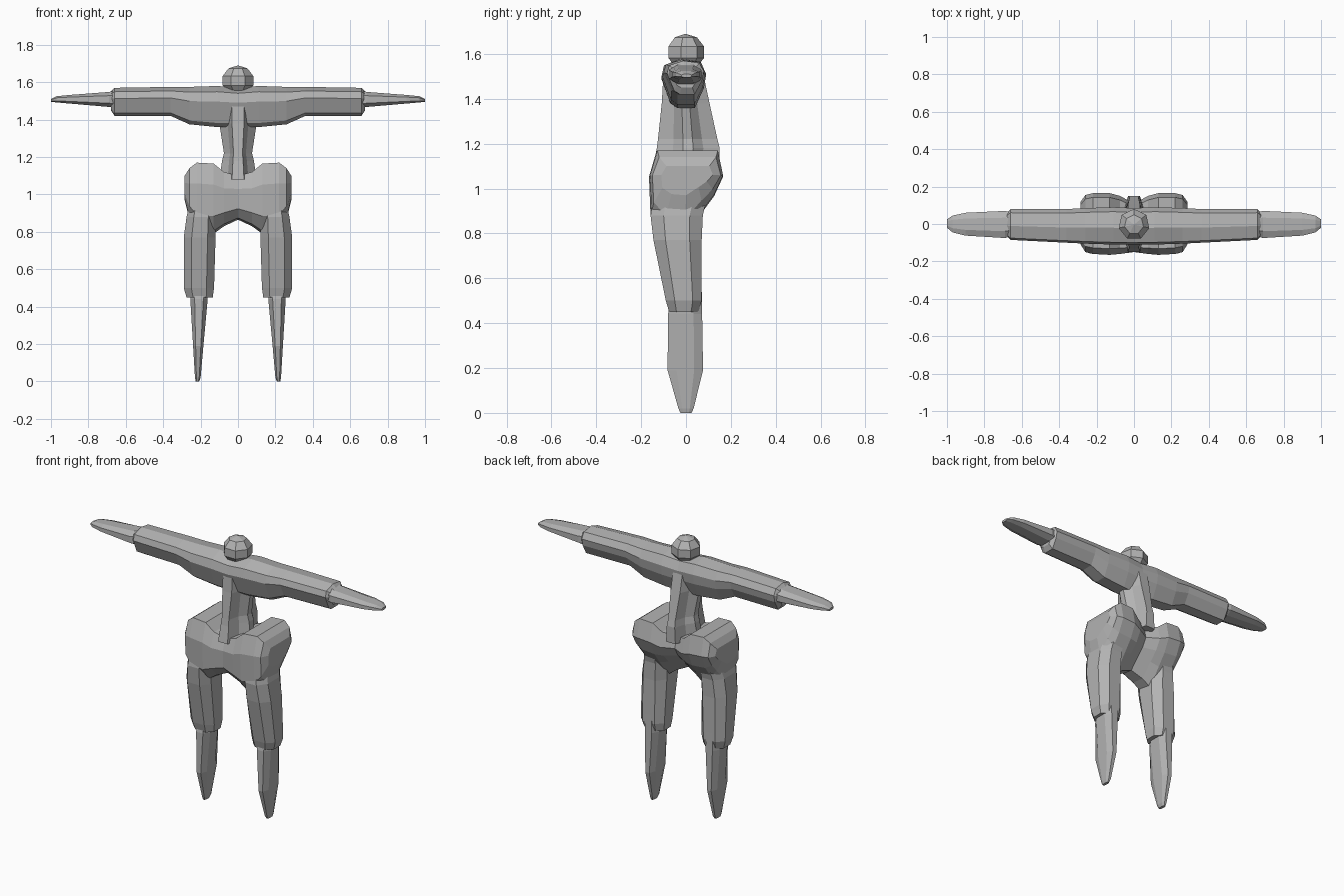
import bpy, bmesh, math
from mathutils import Vector

grey = bpy.data.materials.new("clay grey")
grey.diffuse_color = (0.45, 0.45, 0.45, 1)

# Unit cross-sections (0..1 in both directions)
OCT = [(.25, 0), (.75, 0), (1, .25), (1, .75), (.75, 1), (.25, 1), (0, .75), (0, .25)]
ARM = [(0, .62), (.2, .1), (.35, 0), (.75, 0), (.95, .4), (1, .68), (.88, .93), (.45, 1), (.06, .86)]
HIP = [(.1, 1), (0, .7), (.02, .25), (.2, .04), (.48, 0), (.72, .28), (.88, .47), (1, .7), (.93, 1)]
RIDGE = [(.34, 0), (.66, 0), (.78, .26), (1, .42), (1, .58), (.78, .74),
         (.66, 1), (.34, 1), (.22, .74), (0, .58), (0, .42), (.22, .26)]


def finish(name, bm):
    bmesh.ops.recalc_face_normals(bm, faces=bm.faces[:])
    me = bpy.data.meshes.new(name)
    bm.to_mesh(me)
    bm.free()
    me.materials.append(grey)
    ob = bpy.data.objects.new(name, me)
    bpy.context.collection.objects.link(ob)
    return ob


def loft(name, axis, profile, sections, mirror=False):
    """Each section: position on axis, then the min/max of the other two axes."""
    bm = bmesh.new()
    rings = []
    for t, a0, a1, b0, b1 in sections:
        ring = []
        for u, v in profile:
            a, b = a0 + (a1 - a0) * u, b0 + (b1 - b0) * v
            ring.append(bm.verts.new((t, a, b) if axis == 'x' else (a, b, t)))
        rings.append(ring)
    n = len(profile)
    for r, s in zip(rings, rings[1:]):
        for i in range(n):
            j = (i + 1) % n
            bm.faces.new((r[i], r[j], s[j], s[i]))
    bm.faces.new(rings[0])
    bm.faces.new(rings[-1])
    ob = finish(name, bm)
    if mirror:
        ob.modifiers.new("mirror", 'MIRROR')
    return ob


def both_sides(half):
    return [(-s[0], *s[1:]) for s in reversed(half) if s[0] > 0] + half


# Shoulders and sleeves as one beam
loft("shoulders_and_arms", 'x', ARM, both_sides([
    (0, -.11, .085, 1.36, 1.57), (.11, -.11, .09, 1.36, 1.58),
    (.26, -.105, .085, 1.375, 1.575), (.36, -.1, .08, 1.42, 1.575),
    (.66, -.085, .08, 1.42, 1.57), (.68, -.065, .06, 1.45, 1.55)]))

# Flat tapering hands
loft("hand", 'x', OCT, [
    (.64, -.06, .06, 1.46, 1.56), (.69, -.075, .07, 1.468, 1.548),
    (.9, -.062, .06, 1.486, 1.532), (.97, -.045, .045, 1.492, 1.525),
    (1.0, -.02, .025, 1.495, 1.51)], True)

# Waist with a spine ridge at front and back
loft("torso", 'z', RIDGE, [
    (1.08, -.1, .1, -.15, .15), (1.18, -.085, .085, -.13, .15),
    (1.22, -.075, .075, -.125, .14), (1.38, -.1, .1, -.108, .105),
    (1.52, -.1, .1, -.1, .075)])

# Pelvis with a dip along the middle
loft("hips", 'x', HIP, both_sides([
    (0, -.15, .11, .865, 1.1), (.075, -.16, .15, .83, 1.12),
    (.13, -.165, .165, .79, 1.165), (.22, -.16, .165, .8, 1.17),
    (.26, -.15, .155, .87, 1.14), (.285, -.11, .12, .97, 1.1)]))

# Thighs
loft("thigh", 'z', OCT, [
    (.99, .12, .25, -.14, .1), (.88, .12, .275, -.158, .075),
    (.77, .12, .29, -.145, .07), (.5, .128, .29, -.09, .07),
    (.45, .135, .275, -.075, .055)], True)

# Lower legs ending in narrow points
loft("lower_leg", 'z', OCT, [
    (.55, .165, .255, -.06, .07), (.44, .162, .255, -.08, .072),
    (.19, .185, .24, -.082, .076), (.02, .2, .23, -.034, .034),
    (0, .208, .226, -.025, .025)], True)

# Faceted head
bm = bmesh.new()
bmesh.ops.create_uvsphere(bm, u_segments=7, v_segments=5, radius=.088)
for v in bm.verts:
    v.co = Vector((v.co.x, v.co.y - .003, v.co.z * .93 + 1.608))
finish("head", bm)
